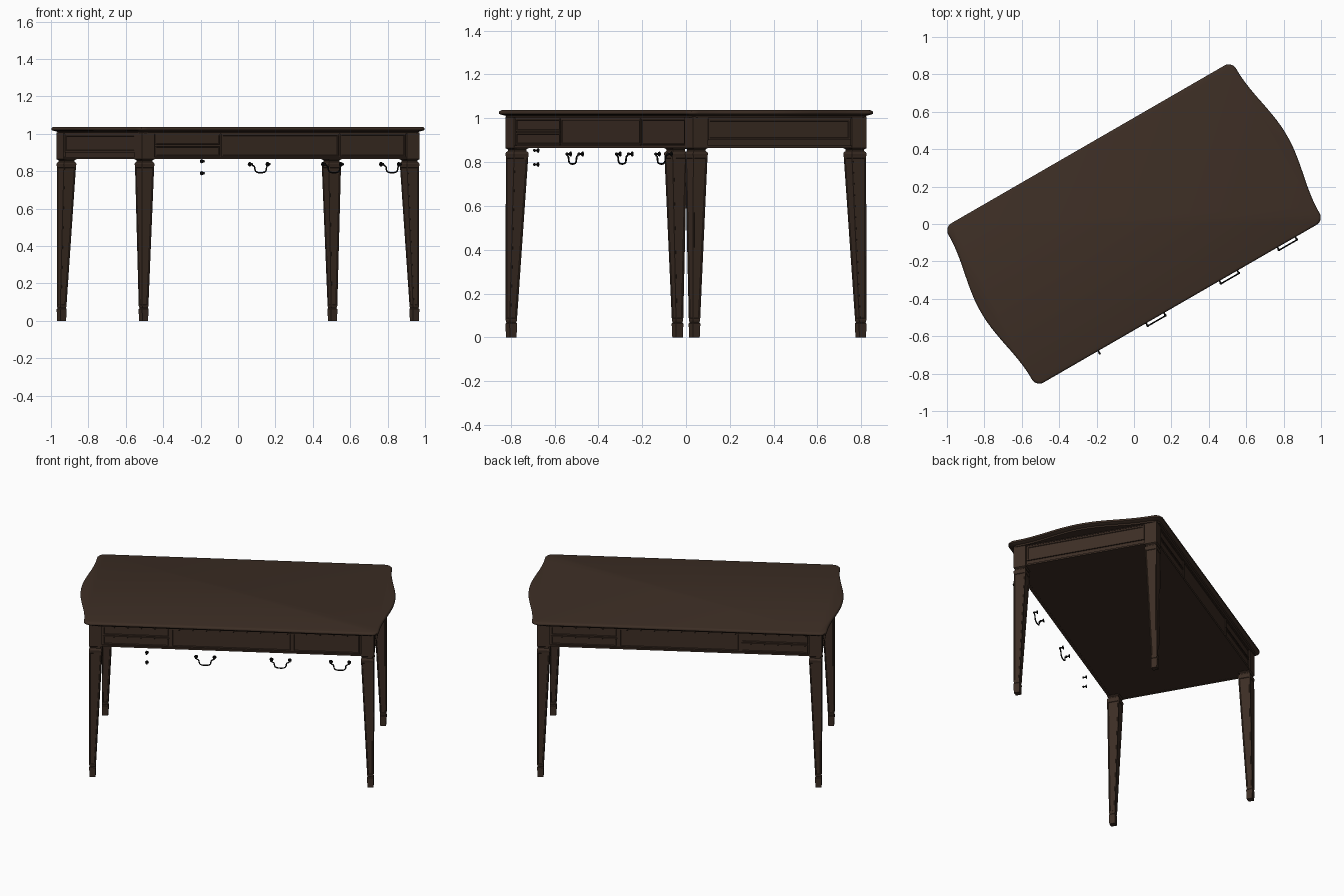
import bpy, bmesh, math
from mathutils import Matrix, Vector

if "Cube" in bpy.data.objects:
    bpy.data.objects.remove(bpy.data.objects["Cube"])

TURN = math.radians(30)          # the table stands turned on the grid

def material(name, rgb):
    m = bpy.data.materials.new(name)
    m.diffuse_color = (*rgb, 1)
    m.use_nodes = True
    m.node_tree.nodes["Principled BSDF"].inputs["Base Color"].default_value = m.diffuse_color
    return m

WOOD = material("dark_brown_wood", (0.046, 0.027, 0.018))
IRON = material("black_iron", (0.004, 0.004, 0.004))

def finish(bm, name, mat, smooth=False):
    bmesh.ops.recalc_face_normals(bm, faces=bm.faces)
    me = bpy.data.meshes.new(name)
    bm.to_mesh(me)
    bm.free()
    me.materials.append(mat)
    ob = bpy.data.objects.new(name, me)
    bpy.context.collection.objects.link(ob)
    ob.rotation_euler.z = TURN
    if smooth:
        bpy.ops.object.select_all(action='DESELECT')
        ob.select_set(True)
        bpy.context.view_layer.objects.active = ob
        bpy.ops.object.shade_smooth_by_angle(angle=math.radians(35))
    return ob

def loft(bm, rings):
    """Skin a stack of closed rings, cap both ends, return side faces per level."""
    vs = [[bm.verts.new(p) for p in r] for r in rings]
    n = len(vs[0])
    levels = [[bm.faces.new((a[i], a[(i + 1) % n], b[(i + 1) % n], b[i])) for i in range(n)]
              for a, b in zip(vs, vs[1:])]
    bm.faces.new(vs[0][::-1])
    bm.faces.new(vs[-1])
    return levels

def recess(bm, faces, border, depth):
    bm.normal_update()
    for f in faces:
        bmesh.ops.inset_individual(bm, faces=[f], thickness=border)
        bmesh.ops.inset_individual(bm, faces=[f], thickness=0.003, depth=-depth)

def box(bm, x0, x1, y0, y1, z0, z1):
    return loft(bm, [[(x0, y0, z), (x1, y0, z), (x1, y1, z), (x0, y1, z)] for z in (z0, z1)])[0]

# table top: straight long sides, bowed ends, rounded corners, moulded edge
def top_outline(d):
    U, V, r = 0.888 - d, 0.492 - d, 0.045
    quarter = []
    for i in range(15):          # half of the bowed end
        v = (V - r) * i / 14
        quarter.append((U + 0.057 * (0.5 + 0.5 * math.cos(math.pi * v / (V - r))), v))
    for i in range(1, 9):        # rounded corner
        a = math.pi / 2 * i / 8
        quarter.append((U - r + r * math.cos(a), V - r + r * math.sin(a)))
    half = quarter + [(-x, y) for x, y in reversed(quarter)]
    return half + [(-x, -y) for x, y in half[1:-1]]

bm = bmesh.new()
loft(bm, [[(x, y, z) for x, y in top_outline(d)] for z, d in
          ((1.004, 0.026), (1.012, 0.022), (1.016, 0.008), (1.02, 0.001),
           (1.024, 0), (1.03, 0.001), (1.035, 0.005), (1.037, 0.01))])
finish(bm, "table_top", WOOD, True)

# apron box with closed underside
bm = bmesh.new()
box(bm, -0.845, 0.845, -0.444, 0.444, 0.866, 1.008)
finish(bm, "apron_box", WOOD)

# legs: corner post, neck, collar, panelled taper, foot
for sx, xn in ((-1, "left"), (1, "right")):
    for sy, yn in ((-1, "front"), (1, "back")):
        bm = bmesh.new()
        sections = [(0, 0.836, 0.438, 0.0175), (0.058, 0.836, 0.438, 0.0195),
                    (0.063, 0.836, 0.438, 0.0195), (0.068, 0.836, 0.438, 0.016),
                    (0.074, 0.836, 0.438, 0.018), (0.08, 0.836, 0.438, 0.019),
                    (0.825, 0.818, 0.418, 0.0375), (0.838, 0.818, 0.418, 0.039),
                    (0.845, 0.818, 0.418, 0.037), (0.85, 0.818, 0.418, 0.031),
                    (0.858, 0.818, 0.418, 0.031), (0.864, 0.818, 0.418, 0.039),
                    (1.008, 0.818, 0.418, 0.039)]
        levels = loft(bm, [[(sx * (cx + i * h), sy * (cy + j * h), z)
                            for i, j in ((-1, -1), (1, -1), (1, 1), (-1, 1))]
                           for z, cx, cy, h in sections])
        bmesh.ops.recalc_face_normals(bm, faces=bm.faces)
        recess(bm, levels[5], 0.008, 0.003)
        finish(bm, f"{yn}_{xn}_leg", WOOD)

# apron fronts: each side is built facing -y, then turned into place
def side(name, angle, dist, half, panels):
    bm = bmesh.new()
    box(bm, -half, half, -dist - 0.010, -dist + 0.01, 0.865, 0.875)     # bottom rail
    box(bm, -half, half, -dist - 0.008, -dist + 0.01, 1.0, 1.008)       # top rail
    for x0, x1, z0, z1, border in panels:
        faces = box(bm, x0, x1, -dist - 0.008, -dist + 0.01, z0, z1)
        bmesh.ops.recalc_face_normals(bm, faces=bm.faces)
        recess(bm, [f for f in faces if f.normal.y < -0.9], border, 0.004)
    bm.transform(Matrix.Rotation(angle, 4, 'Z'))
    finish(bm, name, WOOD)

def split(x0, x1):               # two shallow drawers, one above the other
    return [(x0, x1, 0.94, 0.998, 0.009), (x0, x1, 0.878, 0.935, 0.009)]

centre = [(-0.362, 0.362, 0.878, 0.998, 0.01)]
side("front_drawers", 0, 0.444, 0.78,
     split(-0.772, -0.372) + centre + [(0.372, 0.772, 0.878, 0.998, 0.008)])
side("back_panels", math.pi, 0.444, 0.78,
     split(-0.772, -0.372) + centre + split(0.372, 0.772))
for name, a in (("right_end_panel", math.pi / 2), ("left_end_panel", -math.pi / 2)):
    side(name, a, 0.845, 0.38, [(-0.375, 0.375, 0.9, 0.998, 0.014)])

# hardware hanging in front of the drawers
def knob(bm, u, z, r):
    """Round backplate with a small ball on a stem."""
    for rad, y, depth in ((r, -0.489, 0.004), (r * 0.4, -0.498, 0.018)):
        bmesh.ops.create_cone(bm, cap_ends=True, segments=16, radius1=rad, radius2=rad * 0.8,
                              depth=depth, matrix=Matrix.Translation((u, y, z))
                              @ Matrix.Rotation(math.pi / 2, 4, 'X'))
    bmesh.ops.create_uvsphere(bm, u_segments=12, v_segments=8, radius=r * 0.6,
                              matrix=Matrix.Translation((u, -0.507, z)))

def tube(bm, pts, r, n=8):
    pts = [Vector(p) for p in pts]
    rings = []
    for i, p in enumerate(pts):
        t = (pts[min(i + 1, len(pts) - 1)] - pts[max(i - 1, 0)]).normalized()
        s = t.cross(Vector((0, 1, 0))).normalized()
        rings.append([p + r * (math.cos(k * math.tau / n) * s
                               + math.sin(k * math.tau / n) * Vector((0, 1, 0))) for k in range(n)])
    loft(bm, rings)

bail = [(0.055, 0.836), (0.046, 0.829), (0.039, 0.826), (0.036, 0.818), (0.035, 0.808),
        (0.031, 0.799), (0.022, 0.794), (0.011, 0.792), (0, 0.7915)]
bail = bail + [(-x, z) for x, z in reversed(bail[:-1])]
for i, u in enumerate((-0.154, 0.299, 0.657)):
    bm = bmesh.new()
    for s in (-1, 1):
        knob(bm, u + s * 0.055, 0.837, 0.012)
    tube(bm, [(u + x, -0.509, z) for x, z in bail], 0.004)
    finish(bm, f"drawer_handle_{i + 1}", IRON, True)

bm = bmesh.new()
for z in (0.853, 0.789):
    knob(bm, -0.505, z, 0.011)
finish(bm, "small_drawer_knobs", IRON, True)
